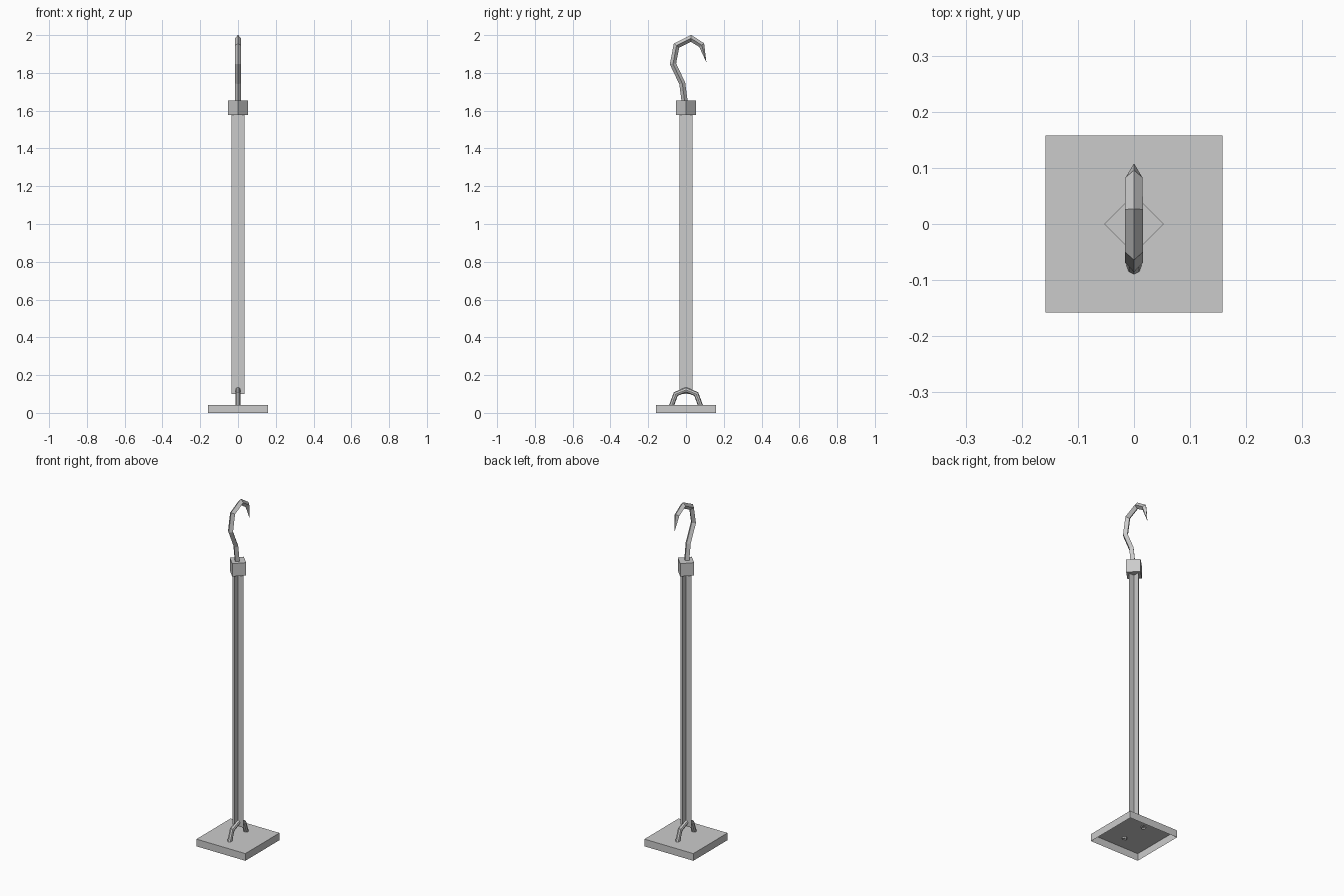
import bpy, bmesh, math
from mathutils import Vector, Matrix

cube = bpy.data.objects.get("Cube")
if cube:
    bpy.data.objects.remove(cube, do_unlink=True)

# Single metal colour
metal = bpy.data.materials.new("grey metal")
metal.use_nodes = True
GREY = (0.6, 0.6, 0.6, 1)
metal.diffuse_color = GREY
metal.node_tree.nodes["Principled BSDF"].inputs["Base Color"].default_value = GREY


def finish(name, bm):
    mesh = bpy.data.meshes.new(name)
    bm.to_mesh(mesh)
    bm.free()
    mesh.materials.append(metal)
    obj = bpy.data.objects.new(name, mesh)
    bpy.context.collection.objects.link(obj)
    return obj


def box(name, side, low, high, turn=0, open_bottom=False):
    bm = bmesh.new()
    place = (Matrix.Translation((0, 0, (low + high) / 2))
             @ Matrix.Rotation(turn, 4, 'Z')
             @ Matrix.Diagonal((side, side, high - low, 1)))
    bmesh.ops.create_cube(bm, size=1, matrix=place)
    if open_bottom:
        bm.normal_update()
        under = [f for f in bm.faces if f.normal.z < -0.9]
        bmesh.ops.delete(bm, geom=under, context='FACES_ONLY')
    return finish(name, bm)


def sweep(name, path, radii, sides):
    """Mitred tube along a (y, z) path; a zero radius makes a point."""
    bm = bmesh.new()
    pts = [Vector((0, y, z)) for y, z in path]
    rings = []
    for i, p in enumerate(pts):
        before = (p - pts[i - 1]).normalized() if i else None
        after = (pts[i + 1] - p).normalized() if i + 1 < len(pts) else None
        along = ((before or after) + (after or before)).normalized()
        miter = 1 / along.dot(after or before)
        normal = Vector((0, -along.z, along.y)) * miter
        ring = []
        for k in range(sides):
            a = math.tau * k / sides
            offset = normal * math.cos(a) + Vector((math.sin(a), 0, 0))
            ring.append(bm.verts.new(p + offset * radii[i]))
        rings.append(ring)
    for a, b in zip(rings, rings[1:]):
        for k in range(sides):
            n = (k + 1) % sides
            bm.faces.new((a[k], a[n], b[n], b[k]))
    bmesh.ops.remove_doubles(bm, verts=bm.verts, dist=0.0001)
    bmesh.ops.recalc_face_normals(bm, faces=bm.faces)
    return finish(name, bm)


# Hollow base plate and the diamond-set collar
box("base_plate", 0.316, 0, 0.042, open_bottom=True)
box("collar", 0.075, 1.578, 1.653, turn=math.pi / 4)

# Post: two crossed sheets
bm = bmesh.new()
W = 0.035
for axis in (Vector((W, 0, 0)), Vector((0, W, 0))):
    low, high = Vector((0, 0, 0.1)), Vector((0, 0, 1.6))
    bm.faces.new([bm.verts.new(p) for p in
                  (low - axis, low + axis, high + axis, high - axis)])
finish("post", bm)

# Arched handle joining the post to the base
half = [(-0.078, 0.035), (-0.054, 0.1)]
arch = half + [(0, 0.122)] + [(-y, z) for y, z in reversed(half)]
sweep("base_arch", arch, [0.013] * len(arch), 8)

# Pointed hook with a diamond section
hook = [(-0.006, 1.64), (-0.02, 1.745), (-0.069, 1.848), (-0.05, 1.945),
        (0.026, 1.983), (0.083, 1.947), (0.108, 1.855)]
sweep("hook", hook, [0.016] * 5 + [0.015, 0], 4)
